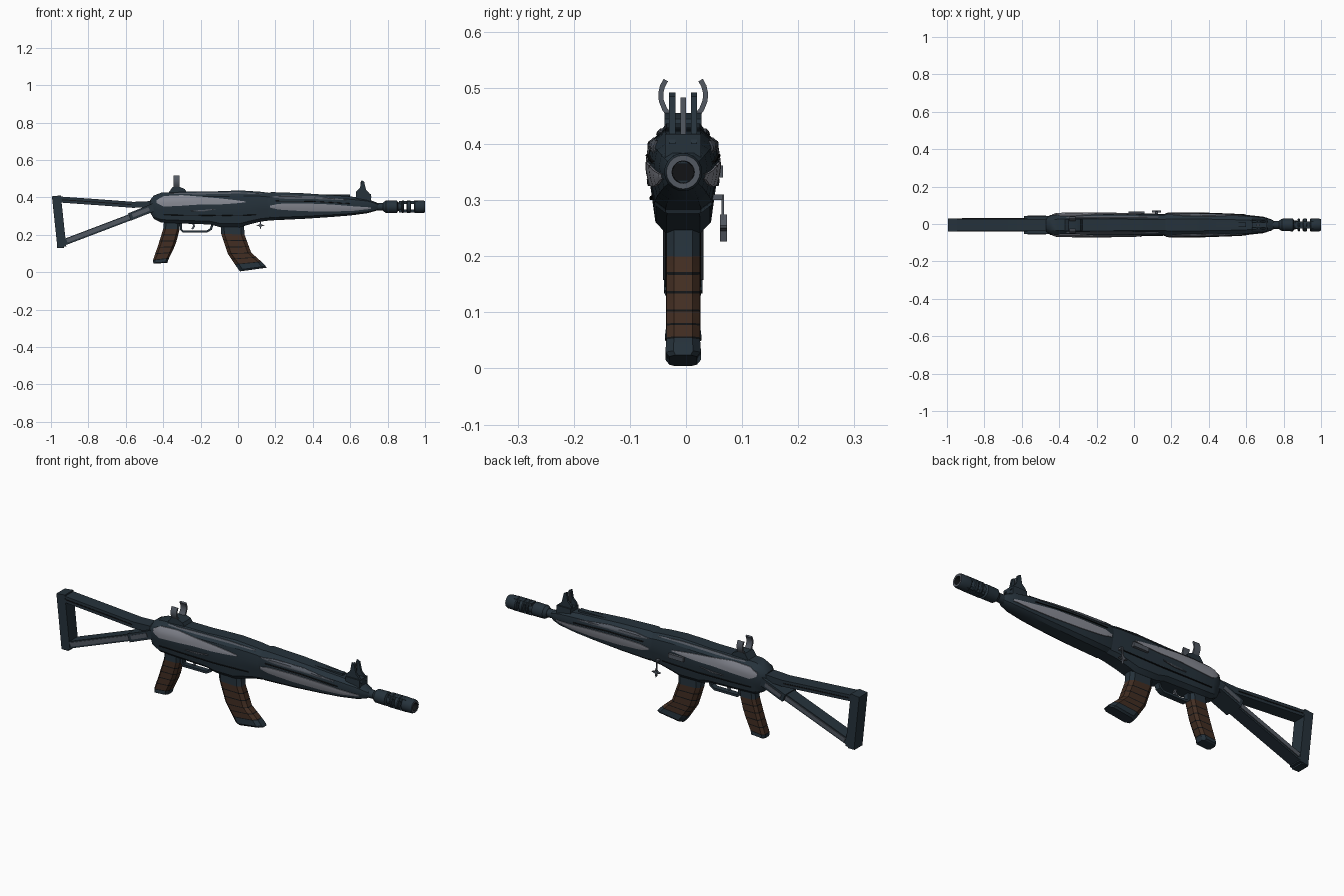
import bpy, bmesh, math
from mathutils import Vector

cube = bpy.data.objects.get("Cube")
if cube:
    bpy.data.objects.remove(cube)

COLOURS = {"dark_steel": (.019, .032, .044), "light_grey": (.24, .25, .29),
           "mid_grey": (.085, .098, .12), "brown_wrap": (.055, .027, .016),
           "ink_black": (.006, .007, .008)}
MATS = {}
for label, rgb in COLOURS.items():
    m = bpy.data.materials.new(label)
    m.use_nodes = True
    m.diffuse_color = (*rgb, 1)
    b = m.node_tree.nodes["Principled BSDF"]
    b.inputs["Base Color"].default_value = (*rgb, 1)
    b.inputs["Roughness"].default_value = .7
    MATS[label] = m
SHIFT = -.005  # centre line of the model in y


def loft(name, rings, mats, row=lambda i: 0, closed=True, caps=True):
    """Skin a list of equal-length rings; row(i) picks the colour of each band."""
    bm = bmesh.new()
    vs = [[bm.verts.new(p) for p in r] for r in rings]
    n = len(rings[0])
    for i in range(len(vs) - 1):
        for j in range(n if closed else n - 1):
            k = (j + 1) % n
            f = bm.faces.new((vs[i][j], vs[i][k], vs[i + 1][k], vs[i + 1][j]))
            f.material_index = row(i)
    if caps:
        for r, i in ((vs[0], 0), (vs[-1], len(vs) - 2)):
            bm.faces.new(r).material_index = row(i)
    bmesh.ops.recalc_face_normals(bm, faces=bm.faces)
    me = bpy.data.meshes.new(name)
    bm.to_mesh(me)
    bm.free()
    for m in mats:
        me.materials.append(MATS[m])
    ob = bpy.data.objects.new(name, me)
    ob.location.y = SHIFT
    bpy.context.collection.objects.link(ob)
    bpy.ops.object.select_all(action='DESELECT')
    ob.select_set(True)
    bpy.context.view_layer.objects.active = ob
    bpy.ops.object.shade_smooth_by_angle(angle=math.radians(32))
    return ob


def prism(name, pts, y0, y1, mat):
    return loft(name, [[(x, y, z) for x, z in pts] for y in (y0, y1)], [mat])


def box(name, x0, x1, y0, y1, z0, z1, mat):
    return prism(name, [(x0, z0), (x1, z0), (x1, z1), (x0, z1)], y0, y1, mat)


def strip(name, path, thick, a, b, mat, across="y"):
    """Flat band along a path, lying in the xz plane (or yz if across is x)."""
    rings = []
    for i, p in enumerate(path):
        d = Vector(path[min(i + 1, len(path) - 1)]) - Vector(path[max(i - 1, 0)])
        n = Vector((-d.y, d.x)).normalized() * thick / 2
        q, r = Vector(p) + n, Vector(p) - n
        corners = ((q, a), (q, b), (r, b), (r, a))
        rings.append([(c.x, w, c.y) if across == "y" else (w, c.x, c.y) for c, w in corners])
    return loft(name, rings, [mat])


def turned(name, profile, mats, row=lambda i: 0):
    rings = [[(x, r * math.cos(t * math.tau / 20), .35 + r * math.sin(t * math.tau / 20))
              for t in range(20)] for x, r in profile]
    return loft(name, rings, mats, row)


def interp(table, t):
    t = max(table[0][0], min(table[-1][0], t))
    for p, q in zip(table, table[1:]):
        if t <= q[0]:
            k = (t - p[0]) / (q[0] - p[0])
            return [u + (v - u) * k for u, v in zip(p[1:], q[1:])]


# Receiver and handguard: stations are x, bottom, top, half width
SECTION = [(0, .5), (.1, .8), (.4, .93), (.6, 1), (.85, .9), (.95, .62), (1, .5)]
RECEIVER = [(-.47, .32, .385, .035), (-.45, .285, .41, .052), (-.41, .265, .425, .061),
            (-.3, .26, .43, .063), (-.15, .255, .43, .063), (-.1, .242, .433, .062),
            (.01, .24, .437, .06), (.06, .255, .434, .06), (.12, .27, .43, .06), (.2, .28, .42, .055)]
HANDGUARD = [(.14, .29, .415, .052), (.18, .277, .428, .064), (.35, .285, .422, .063),
             (.5, .295, .412, .058), (.6, .303, .405, .052), (.69, .315, .392, .043),
             (.735, .327, .375, .03), (.75, .335, .365, .02)]


def hull(name, stations):
    rings = []
    for x, lo, hi, w in stations:
        side = [(x, w * k, lo + (hi - lo) * f) for f, k in SECTION]
        rings.append(side + [(x, -y, z) for x, y, z in reversed(side)])
    return loft(name, rings, ["dark_steel"])


def plate(name, stations, outline, mat, sides=(1, -1), steps=24):
    """Thin panel hugging the hull; outline is x, low z, high z."""
    a, b = outline[0][0], outline[-1][0]
    for s in sides:
        rings = []
        for i in range(steps + 1):
            x = a + (b - a) * i / steps
            z0, z1 = interp(outline, x)
            lo, hi, w = interp(stations, x)
            pts = []
            for k, off in ((0, -.004), (0, .004), (.33, .005), (.67, .005), (1, .004), (1, -.004)):
                z = z0 + (z1 - z0) * k
                pts.append((x, s * (w * interp(SECTION, (z - lo) / (hi - lo))[0] + off), z))
            rings.append(pts)
        loft(f"{'left' if s > 0 else 'right'}_{name}", rings, [mat], closed=False, caps=False)


hull("receiver", RECEIVER)
hull("handguard", HANDGUARD)
plate("receiver_panel", RECEIVER, [(-.435, .37, .385), (-.40, .35, .407), (-.3, .355, .412),
      (-.2, .362, .404), (-.1, .362, .395), (-.02, .367, .386), (.04, .373, .378)], "light_grey")
plate("receiver_top_edge", RECEIVER, [(-.36, .418, .422), (-.2, .416, .425), (.0, .42, .428),
      (.13, .418, .421)], "mid_grey")
plate("receiver_scratch", RECEIVER, [(-.25, .325, .329), (-.18, .325, .333), (-.12, .335, .339)], "mid_grey")
plate("handguard_panel", HANDGUARD, [(.17, .345, .355), (.22, .334, .366), (.35, .326, .368),
      (.5, .324, .362), (.62, .328, .352), (.71, .338, .346)], "light_grey")
plate("handguard_upper_strip", HANDGUARD, [(.17, .40, .404), (.25, .392, .41), (.4, .391, .407),
      (.58, .384, .388)], "mid_grey")
plate("handguard_seam", HANDGUARD, [(.2, .378, .382), (.4, .376, .38), (.6, .365, .368)], "ink_black")
plate("receiver_seam", RECEIVER, [(-.4, .305, .308), (-.1, .30, .304), (.1, .305, .308)], "ink_black")
box("top_rib", -.25, .6, -.012, .012, .4, .416, "dark_steel")
box("charging_handle", -.03, .055, .05, .071, .34, .362, "mid_grey")

# Barrel and slotted muzzle brake
turned("barrel", [(.7, .022), (.8, .02)], ["dark_steel"])
turned("brake_base", [(.775, .022), (.79, .033), (.85, .034), (.855, .024), (.876, .022)], ["dark_steel"])
for i, (x0, x1) in enumerate(((.875, .888), (.902, .925))):
    turned(f"brake_ring_{i + 1}", [(x0, .03), (x0 + .004, .034), (x1 - .004, .034), (x1, .03)], ["dark_steel"])
turned("brake_tip", [(.94, .03), (.945, .034), (.99, .034), (1, .03), (1, .02), (.955, .019)],
       ["dark_steel", "mid_grey", "ink_black"], lambda i: (0, 0, 0, 1, 2)[i])
for s, label in ((1, "upper"), (-1, "lower")):
    z = .35 + s * .022
    box(f"{label}_brake_bar", .86, .96, -.018, .018, z - .008, z + .008, "dark_steel")

# Front sight
box("front_sight_base", .63, .71, -.032, .032, .37, .418, "dark_steel")
tower = [(.63, .40), (.715, .40), (.70, .425), (.685, .44), (.674, .485), (.66, .492), (.652, .45), (.632, .43)]
for s, label in ((1, "left"), (-1, "right")):
    prism(f"{label}_front_sight_ear", tower, s * .014, s * .025, "dark_steel")
box("front_sight_post", .655, .67, -.005, .005, .41, .483, "mid_grey")

# Rear sight with curved horns
prism("rear_sight_base", [(-.375, .42), (-.27, .42), (-.285, .445), (-.31, .455), (-.35, .455)],
      -.033, .033, "dark_steel")
for s, label in ((1, "left"), (-1, "right")):
    horn = [(s * y, z) for y, z in ((.022, .448), (.033, .462), (.039, .477), (.04, .49), (.037, .503), (.031, .514))]
    strip(f"{label}_rear_sight_horn", horn, .009, -.345, -.312, "mid_grey", "x")


# Grip and magazine: wrapped bodies with thin dark bands
def wrapped(name, rear, front, w, bands, top, cap):
    """Edges are t, x, z; brown lies between top and cap, split by dark bands."""
    ts, kinds = [0, top], [0]
    step = (cap - top) / bands
    for i in range(bands):
        ts += [top + step * (i + .86), top + step * (i + 1)]
        kinds += [1, 2]
    ts += [cap + (1 - cap) * .75, 1]
    kinds += [0, 0]
    rings = []
    for i, t in enumerate(ts):
        r, f = Vector(interp(rear, t)), Vector(interp(front, t))
        half = w * (.82 if t == 1 else 1.06 if t > cap else 1)
        along = ((0, .55), (.14, 1), (.86, 1), (1, .55))
        ring = [(k, half * h) for k, h in along] + [(k, -half * h) for k, h in reversed(along)]
        rings.append([(r.x + (f.x - r.x) * k, y, r.y + (f.y - r.y) * k) for k, y in ring])
    return loft(name, rings, ["dark_steel", "brown_wrap", "ink_black"], lambda i: kinds[i])


wrapped("magazine",
        [(0, -.095, .28), (.25, -.09, .205), (.6, -.055, .10), (.88, -.012, .035), (1, .01, .004)],
        [(0, .03, .28), (.25, .035, .2), (.6, .07, .105), (.88, .132, .05), (1, .155, .024)],
        .03, 5, .25, .86)
wrapped("pistol_grip",
        [(0, -.395, .28), (.2, -.40, .23), (.55, -.425, .15), (.92, -.455, .062), (1, -.452, .045)],
        [(0, -.31, .28), (.2, -.312, .23), (.55, -.333, .15), (.92, -.37, .072), (1, -.378, .05)],
        .031, 5, .2, .92)

# Trigger and guard
strip("trigger_guard", [(-.305, .265), (-.305, .228), (-.295, .218), (-.165, .218), (-.145, .23), (-.135, .26)],
      .012, -.014, .014, "dark_steel")
strip("trigger", [(-.24, .265), (-.235, .245), (-.245, .23)], .01, -.006, .006, "mid_grey")

# Folding stock frame
strip("stock_upper_bar", [(-.44, .365), (-.56, .36), (-.75, .374), (-.975, .39)], .032, -.033, .033, "dark_steel")
strip("stock_butt", [(-.971, .408), (-.942, .136)], .048, -.034, .034, "dark_steel")
strip("stock_strut", [(-.955, .15), (-.46, .338)], .034, -.032, .032, "dark_steel")
for s, label in ((1, "left"), (-1, "right")):
    strip(f"{label}_strut_highlight", [(-.915, .167), (-.58, .294)], .02, s * .03, s * .036, "mid_grey")
    strip(f"{label}_upper_bar_line", [(-.94, .387), (-.75, .374), (-.57, .361)], .005,
          s * .03, s * .035, "ink_black")
    strip(f"{label}_hinge_highlight", [(-.565, .302), (-.475, .338)], .02, s * .045, s * .05, "mid_grey")
strip("stock_hinge", [(-.58, .295), (-.45, .347)], .042, -.048, .048, "dark_steel")
box("butt_foot", -.967, -.93, -.032, .032, .13, .16, "dark_steel")

# Hanging star charm on the left side
box("charm_peg", .113, .127, .03, .07, .30, .31, "mid_grey")
strip("charm_chain", [(.12, .31), (.12, .265)], .005, .068, .073, "mid_grey")
star = [(.12 + r * math.sin(i * math.tau / 8), .25 + r * math.cos(i * math.tau / 8))
        for i, r in enumerate([.024, .007] * 4)]
prism("charm_star", star, .066, .078, "mid_grey")
